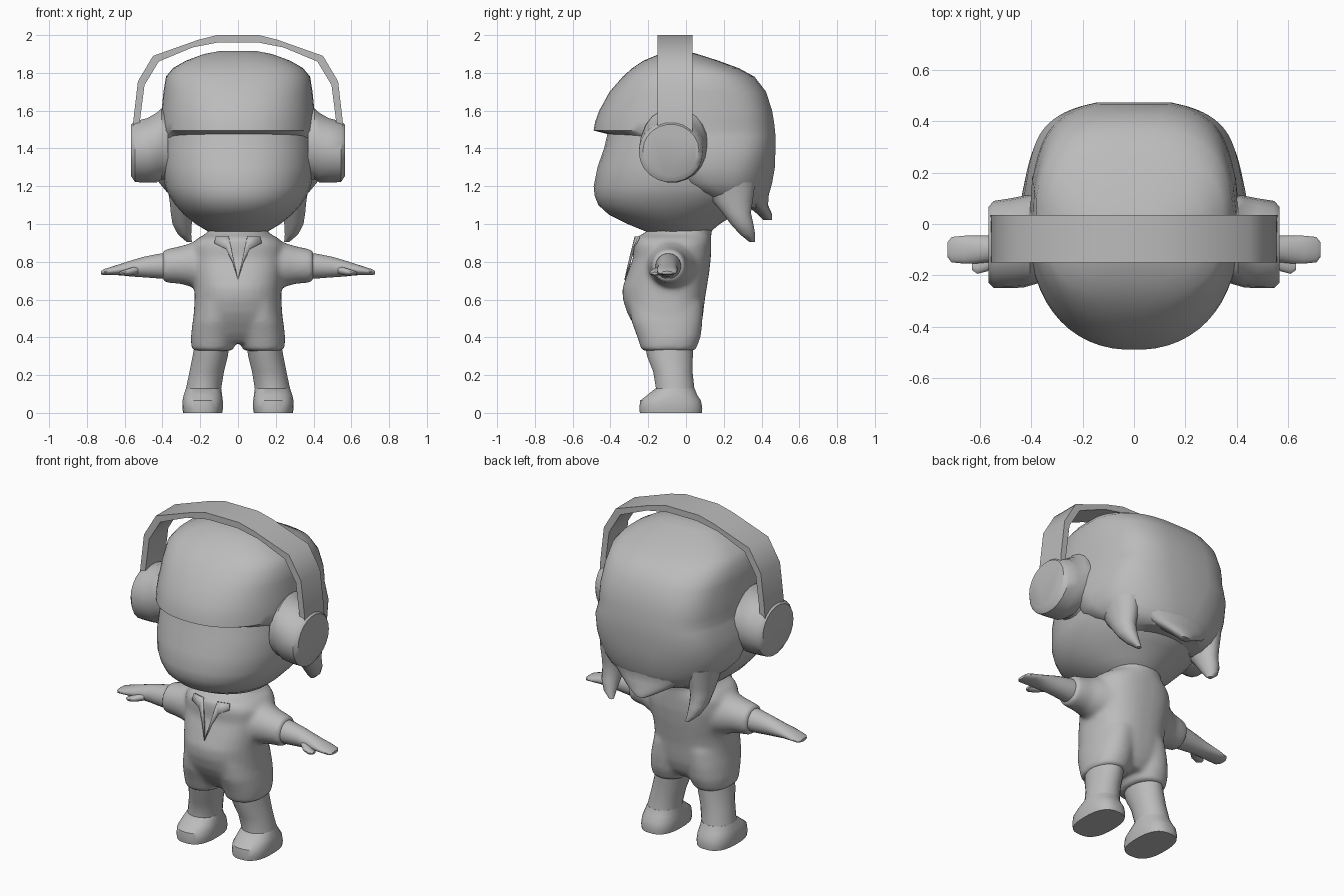
import bpy, math

grey = bpy.data.materials.new("plain grey")
grey.diffuse_color = (0.5, 0.5, 0.5, 1)


def finish(name, verts, faces, mirror=False, angle=40):
    me = bpy.data.meshes.new(name)
    me.from_pydata(verts, [], faces)
    me.materials.append(grey)
    ob = bpy.data.objects.new(name, me)
    bpy.context.collection.objects.link(ob)
    bpy.ops.object.select_all(action='DESELECT')
    ob.select_set(True)
    bpy.context.view_layer.objects.active = ob
    # consistent outward normals
    bpy.ops.object.mode_set(mode='EDIT')
    bpy.ops.mesh.select_all(action='SELECT')
    bpy.ops.mesh.normals_make_consistent(inside=False)
    bpy.ops.object.mode_set(mode='OBJECT')
    bpy.ops.object.shade_smooth_by_angle(angle=math.radians(angle))
    if mirror:
        ob.modifiers.new("mirror", 'MIRROR').use_mirror_merge = False
    return ob


def loft(name, rings, axis='Z', segs=32, mirror=False, angle=40):
    """Ring: (t along axis, centre u, y front, y back, half width u, front power, back power)."""
    verts, faces = [], []
    for t, u, y0, y1, r, nf, nb in rings:
        m, h = (y0 + y1) / 2, (y1 - y0) / 2
        for i in range(segs):
            a = 2 * math.pi * (i + 0.5) / segs
            c, s = math.cos(a), math.sin(a)
            p = 2 / (nf if s < 0 else nb)
            du = u + r * math.copysign(abs(c) ** p, c)
            y = m + h * math.copysign(abs(s) ** p, s)
            verts.append((du, y, t) if axis == 'Z' else (t, y, du))
    for k in range(len(rings) - 1):
        for i in range(segs):
            a, b = k * segs + i, k * segs + (i + 1) % segs
            faces.append((a, b, b + segs, a + segs))
    faces.append(tuple(range(segs)))
    faces.append(tuple(range(len(verts) - segs, len(verts))))
    return finish(name, verts, faces, mirror, angle)


def rounds(rows):
    return [r + (2, 2) for r in rows]


# Face and skull
loft("head", [
    (0.935, 0, -0.12, 0.08, 0.09, 2, 2), (0.955, 0, -0.20, 0.125, 0.15, 2, 2),
    (1.0, 0, -0.31, 0.18, 0.225, 2, 2), (1.05, 0, -0.41, 0.26, 0.287, 2.1, 2),
    (1.1, 0, -0.465, 0.33, 0.332, 2.2, 2.2), (1.15, 0, -0.485, 0.37, 0.365, 2.2, 2.3),
    (1.2, 0, -0.49, 0.39, 0.387, 2.2, 2.5), (1.3, 0, -0.47, 0.4, 0.402, 2.25, 2.5),
    (1.4, 0, -0.435, 0.4, 0.402, 2.3, 2.5), (1.55, 0, -0.40, 0.4, 0.385, 2.3, 2.5)], segs=40)

# Hair: low at the back, overhanging fringe at the front
hair = loft("hair", [
    (1.085, 0, 0.16, 0.395, 0.26, 2.3, 2.4), (1.13, 0, 0.08, 0.43, 0.345, 2.4, 2.8),
    (1.17, 0, -0.02, 0.445, 0.39, 2.5, 3.2), (1.22, 0, -0.10, 0.46, 0.425, 2.6, 3.6),
    (1.3, 0, -0.16, 0.477, 0.44, 2.8, 4.5), (1.4, 0, -0.24, 0.486, 0.435, 3, 6),
    (1.465, 0, -0.37, 0.485, 0.415, 2.6, 6), (1.495, 0, -0.49, 0.482, 0.41, 2.25, 6),
    (1.54, 0, -0.482, 0.477, 0.41, 2.25, 6), (1.6, 0, -0.46, 0.466, 0.405, 2.3, 6),
    (1.7, 0, -0.405, 0.43, 0.395, 2.4, 5), (1.78, 0, -0.335, 0.365, 0.382, 2.6, 4),
    (1.825, 0, -0.285, 0.28, 0.345, 2.6, 3.4), (1.865, 0, -0.225, 0.17, 0.275, 2.5, 2.8),
    (1.9, 0, -0.14, 0.06, 0.18, 2.3, 2.3), (1.915, 0, -0.08, 0.0, 0.10, 2, 2)], segs=56)
# taper and bow the back of the hair
for v in hair.data.vertices:
    x, y, z = v.co
    if y > 0.1:
        v.co.x = x * (1 - 0.38 * (y - 0.1))
        v.co.y = y - 0.4 * x * x * (y - 0.1) / 0.35

# Hair locks at the nape
loft("side_lock", rounds([
    (0.905, 0.258, 0.335, 0.365, 0.014), (0.945, 0.283, 0.285, 0.367, 0.036),
    (1.0, 0.296, 0.235, 0.358, 0.052), (1.06, 0.297, 0.19, 0.345, 0.06),
    (1.12, 0.293, 0.14, 0.355, 0.07), (1.22, 0.29, 0.08, 0.37, 0.09)]),
    segs=16, mirror=True)
loft("back_lock", rounds([
    (1.02, 0, 0.41, 0.455, 0.035), (1.05, 0, 0.38, 0.457, 0.09),
    (1.1, 0, 0.32, 0.435, 0.18), (1.16, 0, 0.25, 0.44, 0.25),
    (1.24, 0, 0.2, 0.455, 0.30)]), segs=20)

# Headphone cups
loft("ear_cup", rounds([
    (0.37, 1.41, -0.23, 0.12, 0.185), (0.405, 1.425, -0.24, 0.115, 0.19),
    (0.43, 1.405, -0.247, 0.11, 0.186), (0.48, 1.39, -0.25, 0.1, 0.172),
    (0.545, 1.383, -0.25, 0.09, 0.163), (0.566, 1.39, -0.228, 0.068, 0.138)]),
    axis='X', segs=22, mirror=True)

# Headphone band: strip swept across the head
right = [((0.56, 1.45), (0.525, 1.45)), ((0.555, 1.54), (0.52, 1.54)),
         ((0.53, 1.755), (0.495, 1.735)), ((0.45, 1.89), (0.42, 1.86)),
         ((0.21, 1.975), (0.24, 1.935)), ((0.11, 2.0), (0.10, 1.962))]
path = right + [tuple((-x, z) for x, z in pair) for pair in reversed(right)]
bv = [(x, y, z) for pair in path for y in (-0.15, 0.035) for x, z in pair]
bf = []
for k in range(len(path) - 1):
    a, b = 4 * k, 4 * k + 4
    bf += [(a, a + 2, b + 2, b), (a + 1, b + 1, b + 3, a + 3),
           (a, b, b + 1, a + 1), (a + 2, a + 3, b + 3, b + 2)]
e = len(bv) - 4
bf += [(0, 1, 3, 2), (e, e + 2, e + 3, e + 1)]
finish("headphone_band", bv, bf, angle=60)

# Suit: torso, sleeves and trouser legs fused together
torso = loft("suit", [
    (0.37, 0, -0.2, 0.03, 0.1, 2, 2), (0.42, 0, -0.245, 0.065, 0.19, 2.3, 2.3),
    (0.48, 0, -0.285, 0.085, 0.232, 2.4, 2.4), (0.53, 0, -0.312, 0.092, 0.235, 2.3, 2.5),
    (0.6, 0, -0.335, 0.1, 0.23, 2.2, 2.5), (0.66, 0, -0.338, 0.11, 0.23, 2.2, 2.5),
    (0.74, 0, -0.31, 0.123, 0.238, 2.4, 2.5), (0.82, 0, -0.28, 0.132, 0.247, 2.5, 2.5),
    (0.89, 0, -0.28, 0.134, 0.245, 2.5, 2.4), (0.925, 0, -0.272, 0.134, 0.215, 2.4, 2.3),
    (0.95, 0, -0.225, 0.134, 0.165, 2.2, 2.2), (1.03, 0, -0.12, 0.155, 0.13, 2, 2)])
sleeve = loft("sleeve", rounds([
    (0.08, 0.78, -0.22, 0.08, 0.145), (0.2, 0.785, -0.21, 0.06, 0.132),
    (0.3, 0.783, -0.19, 0.013, 0.101), (0.4, 0.777, -0.178, -0.007, 0.086)]),
    axis='X', mirror=True)
trouser = loft("trouser_leg", [
    (0.328, 0.136, -0.235, 0.05, 0.11, 2.2, 2.2), (0.4, 0.13, -0.258, 0.078, 0.12, 2.2, 2.2),
    (0.48, 0.121, -0.288, 0.088, 0.12, 2.2, 2.2), (0.58, 0.11, -0.305, 0.09, 0.115, 2, 2)],
    mirror=True)
bpy.ops.object.select_all(action='DESELECT')
for ob in (sleeve, trouser):
    ob.select_set(True)
    bpy.context.view_layer.objects.active = ob
    bpy.ops.object.modifier_apply(modifier="mirror")
torso.select_set(True)
bpy.context.view_layer.objects.active = torso
bpy.ops.object.join()
rm = torso.modifiers.new("fuse", 'REMESH')
rm.mode, rm.voxel_size, rm.use_smooth_shade = 'VOXEL', 0.013, True
sm = torso.modifiers.new("soften", 'SMOOTH')
sm.factor, sm.iterations = 0.5, 12

# Collar flaps around the open neck
flap = [(0.0, -0.326, 0.705), (0.03, -0.305, 0.80), (0.065, -0.283, 0.87),
        (0.125, -0.268, 0.9), (0.12, -0.255, 0.935), (0.05, -0.272, 0.935)]
collar = finish("collar_flap", flap, [(0, 1, 2, 5), (2, 3, 4, 5)], mirror=True)
collar.modifiers.new("thickness", 'SOLIDIFY').thickness = 0.012

# Forearm with flat hand, thumb
loft("arm", rounds([
    (0.34, 0.778, -0.165, -0.022, 0.072), (0.42, 0.777, -0.16, -0.028, 0.066),
    (0.5, 0.772, -0.15, -0.04, 0.055), (0.57, 0.764, -0.15, -0.045, 0.042),
    (0.62, 0.759, -0.155, -0.045, 0.031), (0.66, 0.753, -0.155, -0.045, 0.024),
    (0.71, 0.745, -0.15, -0.05, 0.016), (0.725, 0.742, -0.13, -0.07, 0.008)]),
    axis='X', segs=20, mirror=True)
loft("thumb", rounds([
    (0.53, 0.757, -0.15, -0.10, 0.022), (0.57, 0.748, -0.185, -0.12, 0.02),
    (0.61, 0.74, -0.195, -0.14, 0.014), (0.63, 0.738, -0.18, -0.15, 0.007)]),
    axis='X', segs=12, mirror=True)

# Lower leg and shoe
loft("lower_leg", rounds([
    (0.06, 0.187, -0.17, 0.06, 0.097), (0.13, 0.182, -0.16, 0.045, 0.094),
    (0.22, 0.165, -0.175, 0.035, 0.092), (0.3, 0.147, -0.207, 0.037, 0.094),
    (0.38, 0.135, -0.222, 0.04, 0.092)]), segs=24, mirror=True)
loft("shoe", [
    (0.0, 0.187, -0.245, 0.085, 0.104, 2.6, 2.6), (0.025, 0.187, -0.248, 0.087, 0.108, 2.6, 2.6),
    (0.065, 0.187, -0.243, 0.08, 0.107, 2.5, 2.5), (0.095, 0.186, -0.205, 0.06, 0.102, 2.3, 2.3),
    (0.13, 0.182, -0.162, 0.046, 0.094, 2, 2)], segs=28, mirror=True)
